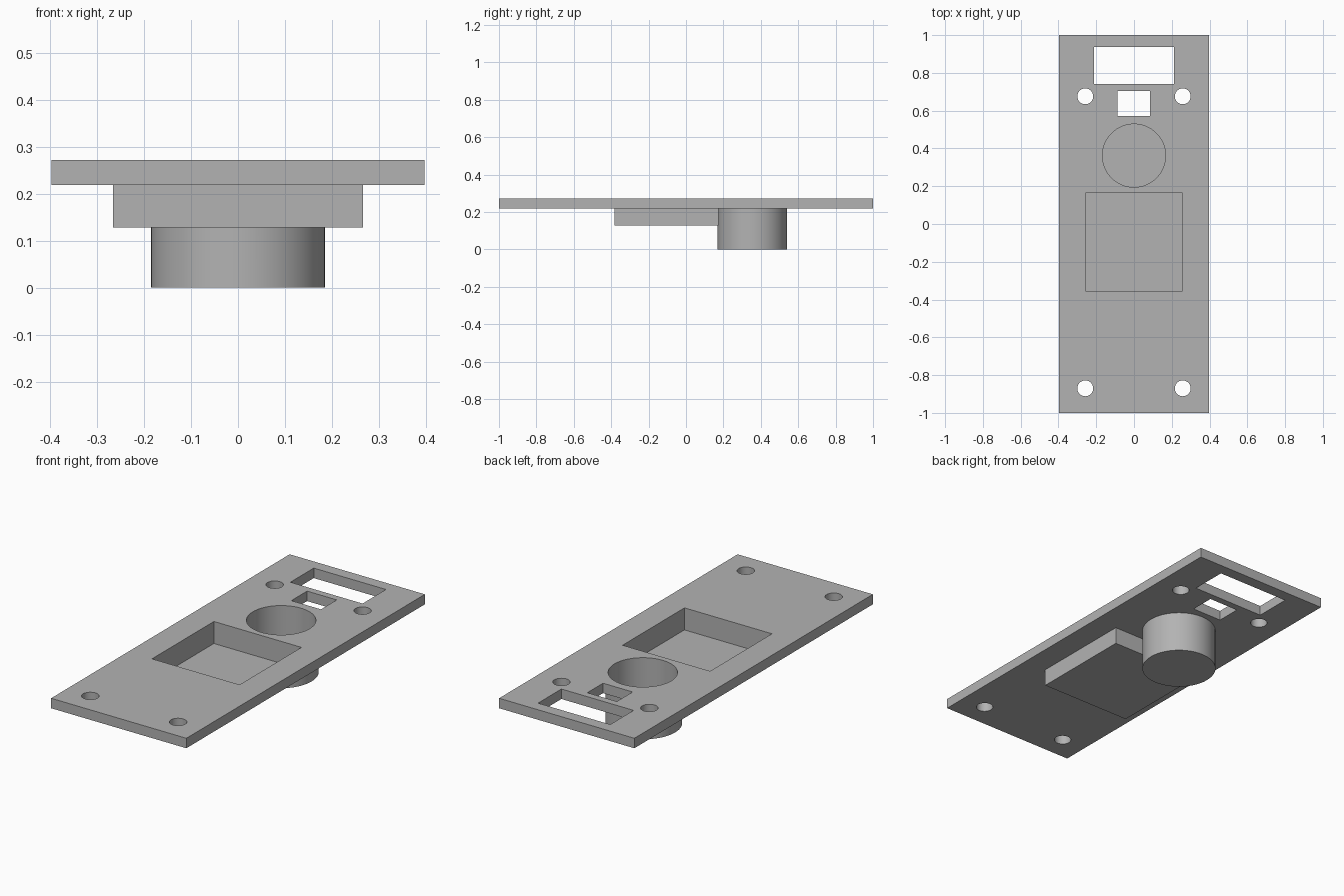
import bpy, math

if "Cube" in bpy.data.objects:
    bpy.data.objects.remove(bpy.data.objects["Cube"])

grey = bpy.data.materials.new("plain grey")
grey.diffuse_color = (0.45, 0.45, 0.45, 1)
grey.use_nodes = True
grey.node_tree.nodes["Principled BSDF"].inputs["Base Color"].default_value = grey.diffuse_color


def box(name, x0, x1, y0, y1, z0, z1):
    bpy.ops.mesh.primitive_cube_add(size=1, location=((x0 + x1) / 2, (y0 + y1) / 2, (z0 + z1) / 2))
    ob = bpy.context.object
    ob.name = name
    ob.scale = (x1 - x0, y1 - y0, z1 - z0)
    bpy.ops.object.transform_apply(location=True, scale=True)
    return ob


def cylinder(name, x, y, r, z0, z1, sides=64):
    bpy.ops.mesh.primitive_cylinder_add(vertices=sides, radius=r, depth=z1 - z0,
                                        location=(x, y, (z0 + z1) / 2))
    ob = bpy.context.object
    ob.name = name
    bpy.ops.object.transform_apply(location=True)
    return ob


def combine(target, other, operation):
    bpy.context.view_layer.objects.active = target
    mod = target.modifiers.new(operation.lower(), 'BOOLEAN')
    mod.operation = operation
    mod.solver = 'EXACT'
    mod.object = other
    bpy.ops.object.modifier_apply(modifier=mod.name)
    bpy.data.objects.remove(other)


TOP, UNDER = 0.272, 0.219

# mounting plate with the tray and round cup hanging beneath it
plate = box("mounting_plate", -0.397, 0.397, -1, 1, UNDER, TOP)
combine(plate, box("tray", -0.266, 0.266, -0.383, 0.174, 0.128, 0.25), 'UNION')
combine(plate, cylinder("cup", 0, 0.354, 0.185, 0, 0.245), 'UNION')

# hollows of the tray and cup
combine(plate, box("tray_hollow", -0.257, 0.257, -0.354, 0.165, 0.155, 0.4), 'DIFFERENCE')
combine(plate, cylinder("cup_hollow", 0, 0.362, 0.167, 0.018, 0.4), 'DIFFERENCE')

# rectangular slots through the plate
combine(plate, box("large_slot", -0.212, 0.212, 0.742, 0.938, 0.1, 0.4), 'DIFFERENCE')
combine(plate, box("small_slot", -0.088, 0.086, 0.573, 0.705, 0.1, 0.4), 'DIFFERENCE')

# four screw holes
for x in (-0.258, 0.258):
    for y in (-0.87, 0.676):
        combine(plate, cylinder("screw_hole", x, y, 0.042, 0.1, 0.4, 32), 'DIFFERENCE')

plate.data.materials.clear()
plate.data.materials.append(grey)
for p in plate.data.polygons:
    p.material_index = 0
bpy.ops.object.select_all(action='DESELECT')
plate.select_set(True)
bpy.context.view_layer.objects.active = plate
bpy.ops.object.shade_smooth_by_angle(angle=math.radians(30))
